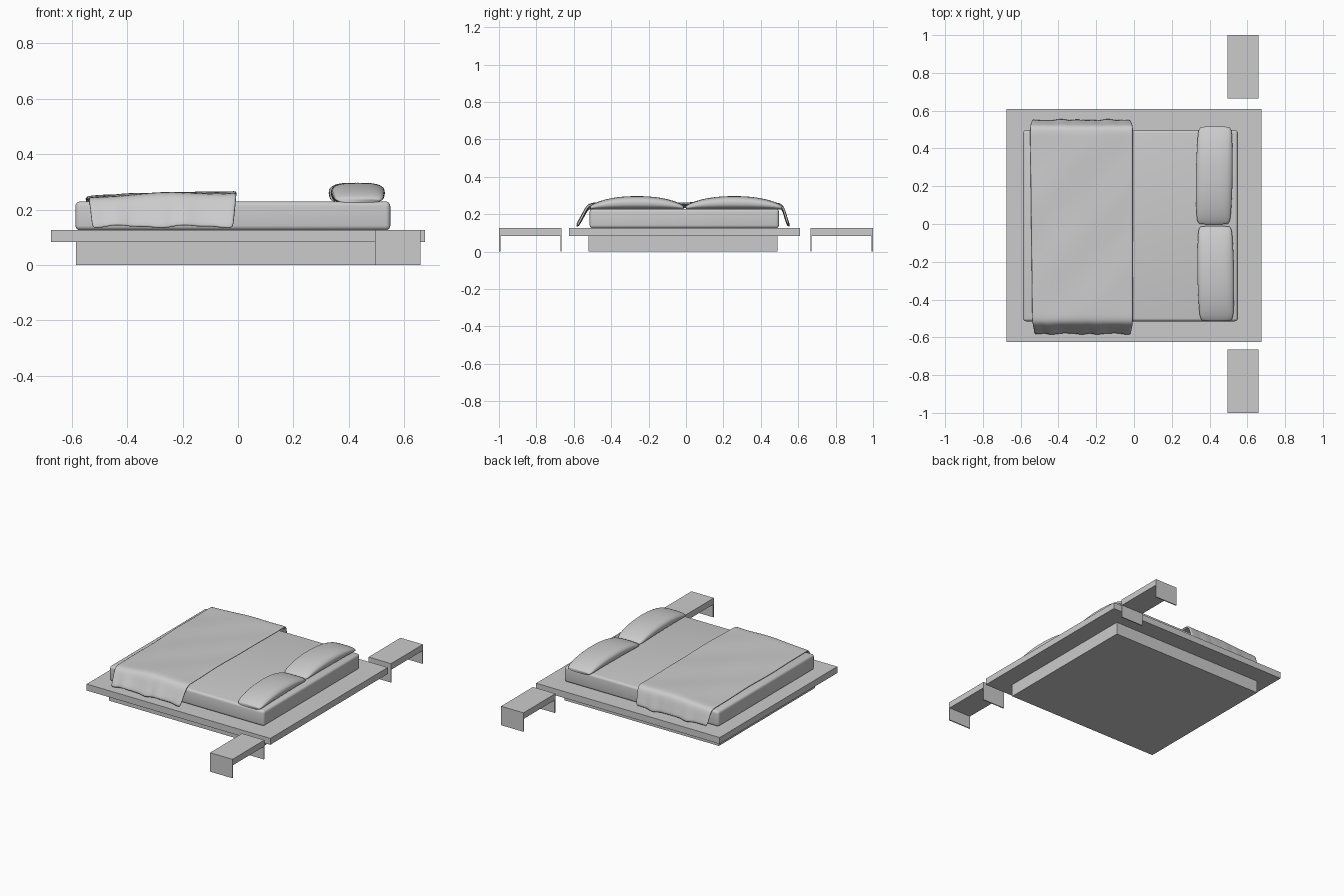
import bpy, bmesh, math
from mathutils import Vector

if "Cube" in bpy.data.objects:
    bpy.data.objects.remove(bpy.data.objects["Cube"])


def finish(name, bm, smooth=None):
    bmesh.ops.recalc_face_normals(bm, faces=bm.faces)
    me = bpy.data.meshes.new(name)
    bm.to_mesh(me)
    bm.free()
    ob = bpy.data.objects.new(name, me)
    bpy.context.collection.objects.link(ob)
    if smooth:
        bpy.ops.object.select_all(action='DESELECT')
        ob.select_set(True)
        bpy.context.view_layer.objects.active = ob
        bpy.ops.object.shade_smooth_by_angle(angle=math.radians(smooth))
    return ob


def box(name, x, y, z, bevel=0.0):
    bm = bmesh.new()
    bmesh.ops.create_cube(bm, size=1)
    for v in bm.verts:
        v.co = Vector([(r[0] + r[1]) / 2 + c * (r[1] - r[0])
                       for c, r in zip(v.co, (x, y, z))])
    if bevel:
        bmesh.ops.bevel(bm, geom=bm.edges[:], offset=bevel, segments=4,
                        profile=0.5, affect='EDGES')
    return finish(name, bm, 50 if bevel else None)


def loft(name, rows, closed, smooth):
    bm = bmesh.new()
    vs = [[bm.verts.new(p) for p in row] for row in rows]
    n = len(rows[0])
    for a, b in zip(vs, vs[1:]):
        for i in range(n if closed else n - 1):
            j = (i + 1) % n
            bm.faces.new((a[i], a[j], b[j], b[i]))
    if closed:
        bm.faces.new(vs[0])
        bm.faces.new(vs[-1])
    return finish(name, bm, smooth)


# Platform, recessed base and mattress
box("platform", (-0.675, 0.675), (-0.625, 0.61), (0.083, 0.126))
box("base", (-0.585, 0.55), (-0.52, 0.49), (0, 0.083))
box("mattress", (-0.587, 0.55), (-0.515, 0.497), (0.126, 0.229), 0.016)

# Side tables: U-shaped slab profile extruded along x
for side, s in (("left", -1), ("right", 1)):
    prof = [(0.665, 0), (0.665, 0.126), (1.0, 0.126), (1.0, 0),
            (0.993, 0), (0.993, 0.085), (0.672, 0.085), (0.672, 0)]
    loft(f"side_table_{side}",
         [[(x, s * y, z) for y, z in prof] for x in (0.495, 0.66)], True, None)


# Pillows: superelliptic sections whose height swells in the middle
def pillow(name, cx, cy, half_y, skew):
    rows, n = [], 32
    for k in range(33):
        v = -math.cos(math.pi * k / 32)
        height = 0.017 + 0.055 * (1 - abs(v) ** 2.2) ** 0.75
        half_x = 0.087 + 0.010 * (1 - v * v) - 0.012 * abs(v) ** 24
        row = []
        for i in range(n):
            a = 2 * math.pi * i / n
            c, s = math.cos(a), math.sin(a)
            ex = math.copysign(abs(c) ** 0.65, c)
            ez = math.copysign(abs(s) ** 0.75, s)
            row.append((cx + half_x * ex + skew * v,
                        cy + half_y * v * (1 - 0.015 * ex * ex),
                        0.225 + height * (0.5 + 0.5 * ez)))
        rows.append(row)
    return loft(name, rows, True, 60)


pillow("pillow_right", 0.425, 0.257, 0.26, 0.004)
pillow("pillow_left", 0.433, -0.262, 0.252, -0.004)

# Blanket: draped profile swept along the bed with soft folds
profile = [(-0.577, 0.137), (-0.56, 0.17), (-0.543, 0.205), (-0.530, 0.232),
           (-0.516, 0.246), (-0.495, 0.251)]
profile += [(-0.495 + 0.985 * i / 24, 0.251) for i in range(1, 24)]
profile += [(0.49, 0.251), (0.508, 0.246), (0.518, 0.232), (0.526, 0.205),
            (0.535, 0.17), (0.545, 0.137)]
rows = []
for k in range(33):
    t = k / 32
    row = []
    for y, z in profile:
        drop = min(1, max(0, (0.251 - z) / 0.114))
        x = -0.545 + 0.54 * t + 0.012 * drop * (1 - 2 * t)
        x += 0.012 * (1 - t) * -y
        wave = math.sin(13 * t + 2 * y) + 0.5 * math.sin(27 * t + 5 * y)
        top = 0.0025 * math.sin(9 * t + 7 * y) + 0.0015 * math.sin(15 * y - 8 * t)
        lift = -0.012 * (1 - t) ** 4 + 0.006 * t + top
        row.append((x, y + math.copysign(0.006 * drop * wave, y),
                    z + lift * (1 - drop) + 0.004 * drop * wave))
    rows.append(row)
blanket = loft("blanket", rows, False, 60)
sol = blanket.modifiers.new("thickness", 'SOLIDIFY')
sol.thickness = 0.012
sol.offset = 0
sub = blanket.modifiers.new("soften", 'SUBSURF')
sub.levels = sub.render_levels = 1
